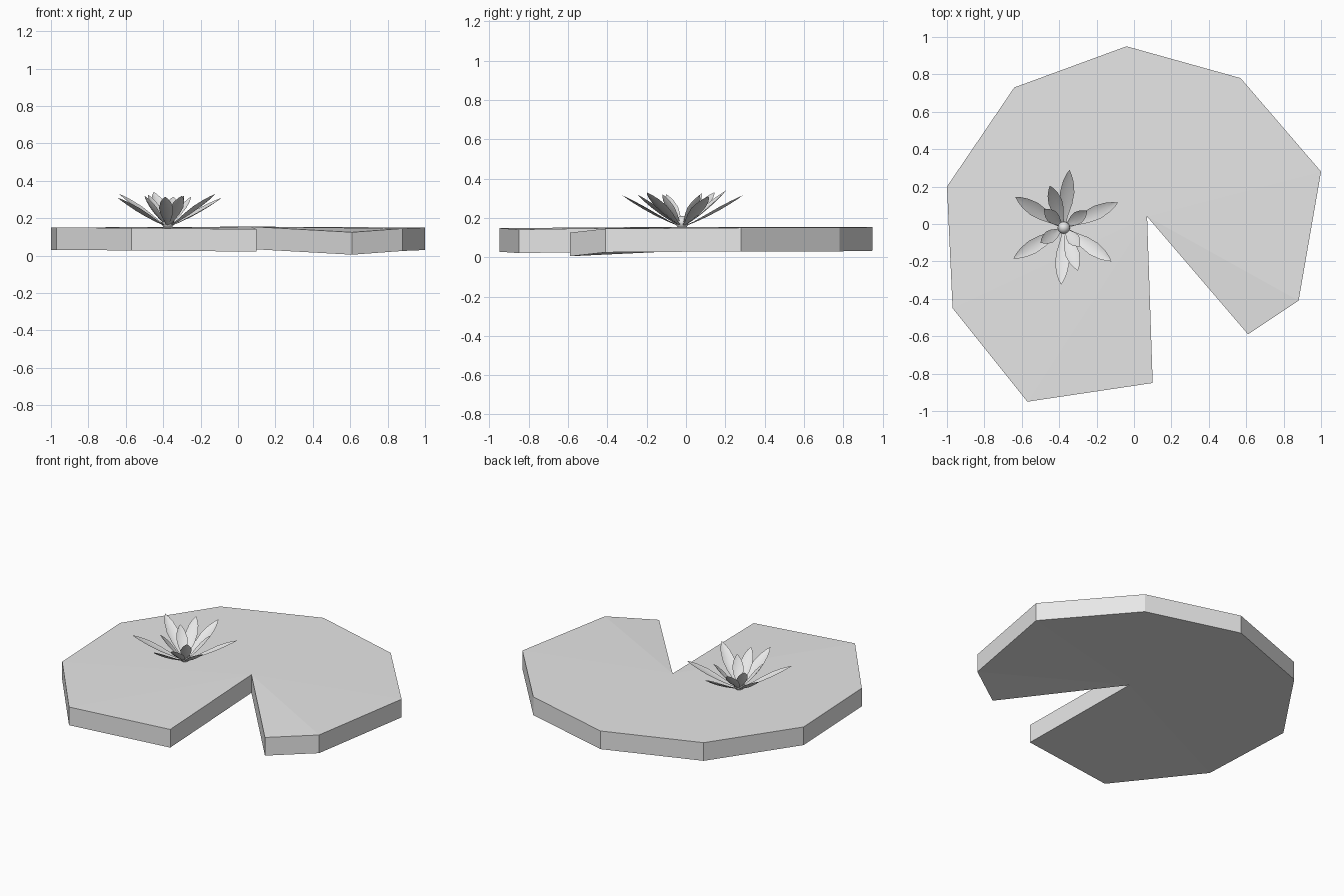
import bpy
import bmesh
from mathutils import Vector

cube = bpy.data.objects.get("Cube")
if cube:
    bpy.data.objects.remove(cube, do_unlink=True)

grey = bpy.data.materials.new("plain grey")
grey.use_nodes = True
grey.diffuse_color = (0.8, 0.8, 0.8, 1)
grey.node_tree.nodes["Principled BSDF"].inputs["Base Color"].default_value = (0.8, 0.8, 0.8, 1)


def finish(name, bm, smooth=False):
    """Turn a bmesh into a named object."""
    mesh = bpy.data.meshes.new(name)
    bm.to_mesh(mesh)
    bm.free()
    mesh.materials.append(grey)
    for face in mesh.polygons:
        face.use_smooth = smooth
    obj = bpy.data.objects.new(name, mesh)
    bpy.context.collection.objects.link(obj)
    return obj


# Floating leaf: a notched, slightly drooping slab fanned from the notch corner
THICK = 0.12
notch = (0.07, 0.04, 0.155)
rim = [(0.61, -0.59, 0.125), (0.88, -0.41, 0.145), (1.0, 0.28, 0.15),
       (0.57, 0.78, 0.15), (-0.04, 0.95, 0.153), (-0.64, 0.73, 0.152),
       (-1.0, 0.2, 0.15), (-0.97, -0.45, 0.15), (-0.57, -0.95, 0.148),
       (0.10, -0.85, 0.141)]
bm = bmesh.new()
outline = [notch] + rim
top = [bm.verts.new(p) for p in outline]
low = [bm.verts.new((x, y, z - THICK)) for x, y, z in outline]
for a, b in zip(range(1, len(rim)), range(2, len(outline))):
    bm.faces.new((top[0], top[a], top[b]))
    bm.faces.new((low[0], low[b], low[a]))
for i in range(len(outline)):
    j = (i + 1) % len(outline)
    bm.faces.new((top[i], low[i], low[j], top[j]))
finish("lily_leaf", bm)

# Flower: cupped, pointed petals running from a common base to their tips
base = Vector((-0.375, -0.02, 0.152))
# Each station: distance along the petal, half width factor
stations = [(0, 0.15), (0.2, 0.4), (0.42, 0.85), (0.62, 1), (0.8, 0.75), (0.92, 0.38)]


def petal(name, tip, half_width, sag):
    tip = Vector(tip)
    reach = tip - base
    side = Vector((-reach.y, reach.x, 0)).normalized()
    normal = reach.cross(side).normalized()
    bm = bmesh.new()
    rows = []
    for t, w in stations:
        mid = base + reach * t - normal * sag * 4 * t * (1 - t)
        edge = side * half_width * w
        lift = normal * half_width * w * 0.35
        rows.append([bm.verts.new(p) for p in (mid - edge + lift, mid, mid + edge + lift)])
    for a, b in zip(rows, rows[1:]):
        for k in range(2):
            bm.faces.new((a[k], b[k], b[k + 1], a[k + 1]))
    point = bm.verts.new(tip)
    for k in range(2):
        bm.faces.new((rows[-1][k], point, rows[-1][k + 1]))
    bmesh.ops.recalc_face_normals(bm, faces=bm.faces)
    bm.normal_update()
    if sum(f.normal.dot(normal) for f in bm.faces) < 0:
        bmesh.ops.reverse_faces(bm, faces=bm.faces)
    finish(name, bm, True)


outer_tips = [(-0.345, 0.29, 0.315), (-0.085, 0.115, 0.31), (-0.12, -0.2, 0.33),
              (-0.39, -0.325, 0.315), (-0.645, -0.185, 0.31), (-0.635, 0.145, 0.33),
              (-0.45, 0.205, 0.34), (-0.30, -0.25, 0.32)]
inner_tips = [(-0.25, 0.07, 0.315), (-0.5, -0.1, 0.32),
              (-0.48, 0.08, 0.325), (-0.29, -0.12, 0.32)]
for i, tip in enumerate(outer_tips):
    petal(f"outer_petal_{i + 1}", tip, 0.038, 0.012)
for i, tip in enumerate(inner_tips):
    petal(f"inner_petal_{i + 1}", tip, 0.034, 0.012)

# Round flower centre
bm = bmesh.new()
bmesh.ops.create_uvsphere(bm, u_segments=12, v_segments=8, radius=0.033)
bmesh.ops.translate(bm, verts=bm.verts, vec=base + Vector((0, 0, 0.025)))
finish("flower_centre", bm, True)
